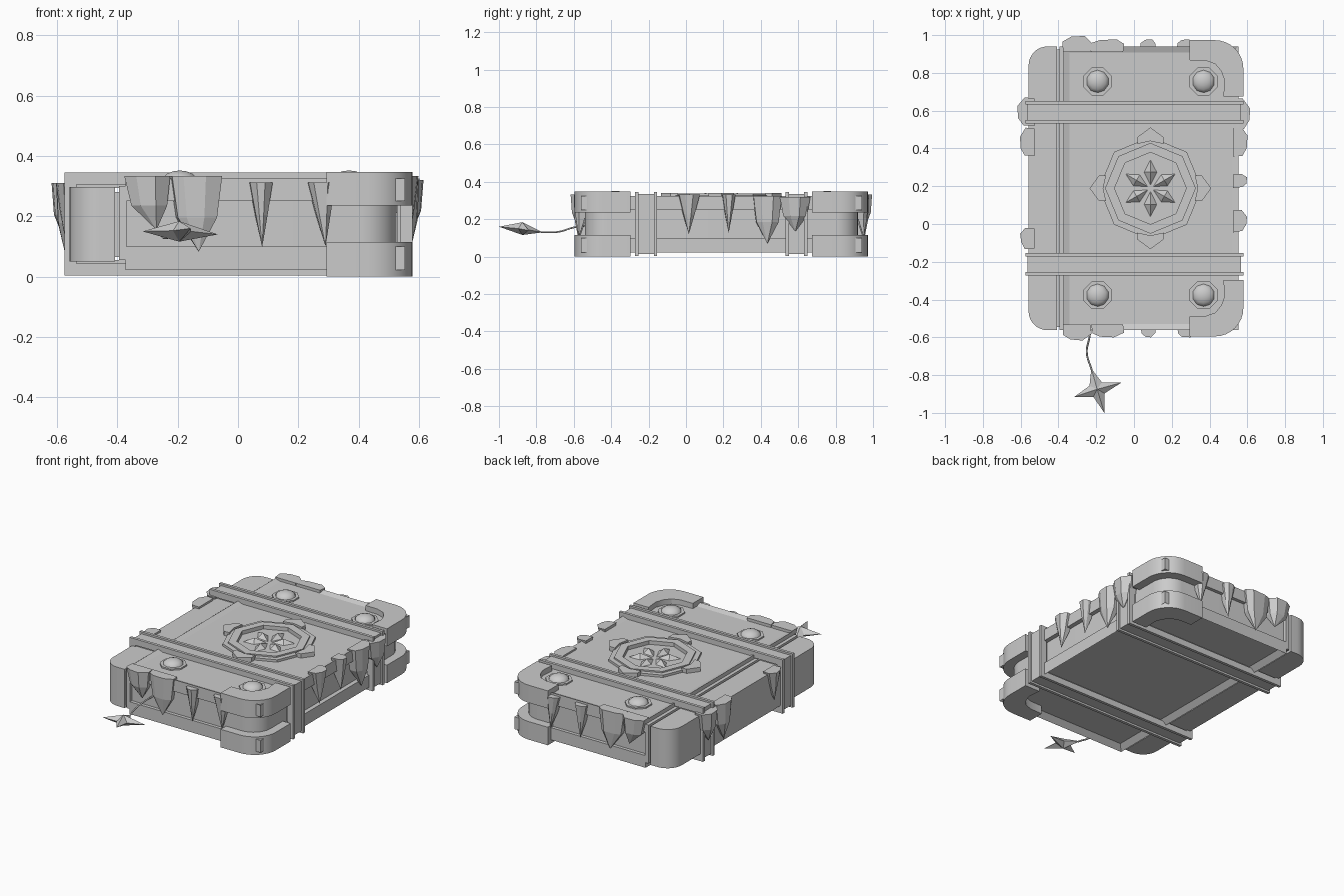
import bpy, bmesh, math, random
from mathutils import Vector, Matrix

if "Cube" in bpy.data.objects:
    bpy.data.objects.remove(bpy.data.objects["Cube"])

random.seed(4)
CY = 0.189   # y centre of the book


def finish(bm, name):
    bmesh.ops.recalc_face_normals(bm, faces=bm.faces)
    me = bpy.data.meshes.new(name)
    bm.to_mesh(me)
    bm.free()
    ob = bpy.data.objects.new(name, me)
    bpy.context.collection.objects.link(ob)
    return ob


def prism(name, pts, z0, z1):
    bm = bmesh.new()
    f = bm.faces.new([bm.verts.new((x, y, z0)) for x, y in pts])
    r = bmesh.ops.extrude_face_region(bm, geom=[f])
    bmesh.ops.translate(bm, vec=(0, 0, z1 - z0),
                        verts=[v for v in r['geom'] if isinstance(v, bmesh.types.BMVert)])
    return finish(bm, name)


def box(name, x0, x1, y0, y1, z0, z1):
    return prism(name, [(x0, y0), (x1, y0), (x1, y1), (x0, y1)], z0, z1)


def arc(cx, cy, r, a0, a1, n=8):
    return [(cx + r * math.cos(math.radians(a0 + (a1 - a0) * i / n)),
             cy + r * math.sin(math.radians(a0 + (a1 - a0) * i / n))) for i in range(n + 1)]


def smooth(ob, deg=30):
    bpy.ops.object.select_all(action='DESELECT')
    ob.select_set(True)
    bpy.context.view_layer.objects.active = ob
    bpy.ops.object.shade_smooth_by_angle(angle=math.radians(deg))


def ring(name, outer, inner, z0, z1):
    # flat band between two outlines with equal point counts
    bm = bmesh.new()
    loops = [[bm.verts.new((x, y, z)) for x, y in p]
             for p, z in ((outer, z0), (outer, z1), (inner, z1), (inner, z0))]
    n = len(outer)
    for k in range(4):
        a, b = loops[k], loops[(k + 1) % 4]
        for i in range(n):
            bm.faces.new((a[i], a[(i + 1) % n], b[(i + 1) % n], b[i]))
    return finish(bm, name)


# Covers: slabs with a sunken panel on the outer face
def cover(name, z0, z1, side, depth):
    bm = bmesh.new()
    bmesh.ops.create_cube(bm, size=1, matrix=Matrix.Translation((0.09, CY, (z0 + z1) / 2))
                          @ Matrix.Diagonal((0.926, 1.502, z1 - z0, 1)))
    f = [f for f in bm.faces if f.normal.z * side > 0.9]
    bmesh.ops.inset_region(bm, faces=f, thickness=0.046)
    bmesh.ops.translate(bm, vec=(0, 0, -side * depth), verts=f[0].verts)
    return finish(bm, name)


cover("top_cover", 0.25, 0.325, 1, 0.012)
cover("bottom_cover", 0.022, 0.10, -1, 0.03)

# Page block with rounded fore-edge corners
smooth(prism("pages", [(-0.38, CY + 0.73), (-0.38, CY - 0.73)]
             + arc(0.405, CY - 0.61, 0.12, -90, 0) + arc(0.405, CY + 0.61, 0.12, 0, 90), 0.098, 0.252))

# Spine, groove and hinge
smooth(prism("spine", [(-0.408, CY - 0.751), (-0.408, CY + 0.751)]
             + arc(-0.458, CY + 0.651, 0.1, 90, 180) + arc(-0.458, CY - 0.651, 0.1, 180, 270), 0.05, 0.297))
box("spine_groove", -0.42, -0.38, CY - 0.735, CY + 0.735, 0.065, 0.28)
box("hinge", -0.395, -0.37, CY - 0.751, CY + 0.751, 0.055, 0.30)

# Corner guards, above and below the pages
guard = ([(0.294, 0.784)] + arc(0.429, 0.634, 0.15, 90, 0)
         + [(0.579, 0.486), (0.473, 0.486), (0.48, 0.57), (0.462, 0.62),
            (0.43, 0.658), (0.38, 0.676), (0.294, 0.678)])
for s, place in ((1, "back"), (-1, "front")):
    pts = [(x, CY + s * y) for x, y in guard]
    smooth(prism(place + "_guard_upper", pts, 0.235, 0.347))
    smooth(prism(place + "_guard_lower", pts, 0.0, 0.115))


# Straps: bands around the book, with a raised rail on each edge
def band(name, y0, y1, inset):
    x0, x1, z0, z1 = -0.575 + inset, 0.579 - inset, 0.003 + inset, 0.346 - inset
    rect = lambda d: [(x0 + d, -z0 - d), (x1 - d, -z0 - d), (x1 - d, -z1 + d), (x0 + d, -z1 + d)]
    ob = ring(name, rect(0), rect(0.04), y0, y1)
    ob.data.transform(Matrix.Rotation(math.radians(-90), 4, 'X') @ Matrix.Scale(1, 4))
    # (x, -z, y) -> (x, y, z)
    return ob


for s, place in ((1, "back"), (-1, "front")):
    yc = CY + s * 0.402
    band(place + "_strap", yc - 0.05, yc + 0.05, 0.012)
    for e in (-1, 1):
        band(place + "_strap_rail", yc + e * 0.05 - 0.009, yc + e * 0.05 + 0.009, 0)

# Studs: octagonal collar with a low dome
for x in (-0.193, 0.368):
    for s in (-1, 1):
        y = CY + s * 0.566
        o = [(x + px, y + py) for px, py in arc(0, 0, 0.08, 22.5, 337.5, 7)]
        prism("stud_collar", o, 0.305, 0.322)
        bm = bmesh.new()
        bmesh.ops.create_uvsphere(bm, u_segments=10, v_segments=8, radius=1)
        bmesh.ops.bisect_plane(bm, geom=bm.verts[:] + bm.edges[:] + bm.faces[:],
                               plane_co=(0, 0, 0), plane_no=(0, 0, -1), clear_outer=True)
        bmesh.ops.transform(bm, verts=bm.verts, matrix=Matrix.Translation((x, y, 0.315))
                            @ Matrix.Diagonal((0.062, 0.062, 0.037, 1)))
        smooth(finish(bm, "stud_dome"), 50)

# Emblem: stepped octagon rings, four chevrons and six petals
EX = 0.087
octo = lambda r: [(EX + x, CY + y) for x, y in arc(0, 0, r, 0, 315, 7)]
ring("emblem_outer_ring", octo(0.272), octo(0.235), 0.305, 0.328)
ring("emblem_inner_ring", octo(0.24), octo(0.19), 0.305, 0.337)
for k in range(4):
    a = math.pi / 2 * k
    c, s = math.cos(a), math.sin(a)
    shape = [(0.322, 0), (0.272, 0.068), (0.235, 0.068), (0.25, 0), (0.235, -0.068), (0.272, -0.068)]
    prism("emblem_chevron", [(EX + x * c - y * s, CY + x * s + y * c) for x, y in shape], 0.305, 0.34)
for k in range(6):
    bm = bmesh.new()
    base = [bm.verts.new(p) for p in ((0.012, 0, 0), (0.085, -0.036, 0), (0.155, 0, 0), (0.085, 0.036, 0))]
    top = bm.verts.new((0.085, 0, 0.03))
    bm.faces.new(base)
    for i in range(4):
        bm.faces.new((base[i], base[(i + 1) % 4], top))
    bm.transform(Matrix.Translation((EX, CY, 0.311)) @ Matrix.Rotation(math.radians(30 + 60 * k), 4, 'Z'))
    finish(bm, "emblem_petal")


# Icicles: faceted tapering spikes hanging from the cover edges
def icicle(name, origin, along, out, w, depth, tip, ztop, ztip, blunt):
    bm = bmesh.new()
    j = lambda: random.uniform(-0.06, 0.06)
    prof = [(-0.5, -0.03), (-0.48 + j(), depth * 0.45), (-0.2 + j(), depth * (0.9 + j())),
            (0.22 + j(), depth), (0.5, depth * 0.35), (0.47, -0.03)]
    t, k = (0.55, 0.78) if blunt else (0.5, 0.52)
    loops = []
    for z, s in ((ztop, 1), (ztop + (ztip - ztop) * t, k)):
        loops.append([bm.verts.new(origin + along * (u * w * s + tip * (1 - s))
                                   + out * (d * (s * 0.6 + 0.4)) + Vector((0, 0, z))) for u, d in prof])
    end = bm.verts.new(origin + along * tip + out * depth * 0.3 + Vector((0, 0, ztip)))
    bm.faces.new(loops[0])
    for i in range(6):
        n = (i + 1) % 6
        bm.faces.new((loops[0][i], loops[0][n], loops[1][n], loops[1][i]))
        bm.faces.new((loops[1][i], loops[1][n], end))
    finish(bm, name)


X, Y = Vector((1, 0, 0)), Vector((0, 1, 0))
# centre, width, depth, tip shift, top z, tip z, blunt
for x, w, d, tip, zt, zb, b in ((-0.30, 0.15, 0.055, 0.03, 0.333, 0.155, True),
                                (-0.14, 0.175, 0.038, 0.01, 0.333, 0.083, True),
                                (0.075, 0.08, 0.038, 0.005, 0.312, 0.097, False),
                                (0.275, 0.095, 0.038, 0.015, 0.312, 0.10, False)):
    for s in (-1, 1):
        icicle("end_icicle", Vector((x, CY + s * 0.751, 0)), X, Y * s, w, d, tip, zt, zb, b)
for y, w, d, tip, zt, zb, b in ((0.015, 0.12, 0.045, 0.0, 0.333, 0.12, False),
                                (0.228, 0.075, 0.045, 0.0, 0.333, 0.125, False),
                                (0.435, 0.155, 0.048, 0.0, 0.325, 0.07, True),
                                (0.585, 0.16, 0.062, 0.0, 0.32, 0.135, True)):
    icicle("fore_edge_icicle", Vector((0.553, y, 0)), Y, X, w, d, tip, zt, zb, b)
for y, w, d, zt, zb, b in ((-0.075, 0.11, 0.045, 0.31, 0.12, False),
                           (0.435, 0.15, 0.045, 0.31, 0.07, True),
                           (0.595, 0.15, 0.06, 0.31, 0.12, True)):
    icicle("spine_icicle", Vector((-0.558, y, 0)), Y, -X, w, d, 0.0, zt, zb, b)

# Bookmark: four-pointed star charm on a thin cord
bm = bmesh.new()
rim = []
tips = [(0.128, 0.035, -0.01), (-0.031, 0.11, -0.02), (-0.121, -0.04, 0.0), (0.038, -0.125, 0.01)]
for i, p in enumerate(tips):
    a, b = Vector(p), Vector(tips[(i + 1) % 4])
    rim += [bm.verts.new(a), bm.verts.new((a + b).normalized() * 0.045)]
for z in (0.034, -0.034):
    hub = bm.verts.new((0, 0, z))
    for i in range(8):
        bm.faces.new((rim[i], rim[(i + 1) % 8], hub))
bm.transform(Matrix.Translation((-0.195, -0.875, 0.15)))
finish(bm, "star_charm")

cu = bpy.data.curves.new("bookmark_cord", 'CURVE')
cu.dimensions = '3D'
cu.bevel_depth, cu.bevel_resolution, cu.resolution_u = 0.005, 1, 6
sp = cu.splines.new('BEZIER')
path = [(-0.225, -0.54, 0.165), (-0.237, -0.605, 0.155), (-0.25, -0.68, 0.133), (-0.223, -0.775, 0.13)]
sp.bezier_points.add(len(path) - 1)
for bp, p in zip(sp.bezier_points, path):
    bp.co = p
    bp.handle_left_type = bp.handle_right_type = 'AUTO'
bpy.context.collection.objects.link(bpy.data.objects.new("bookmark_cord", cu))
